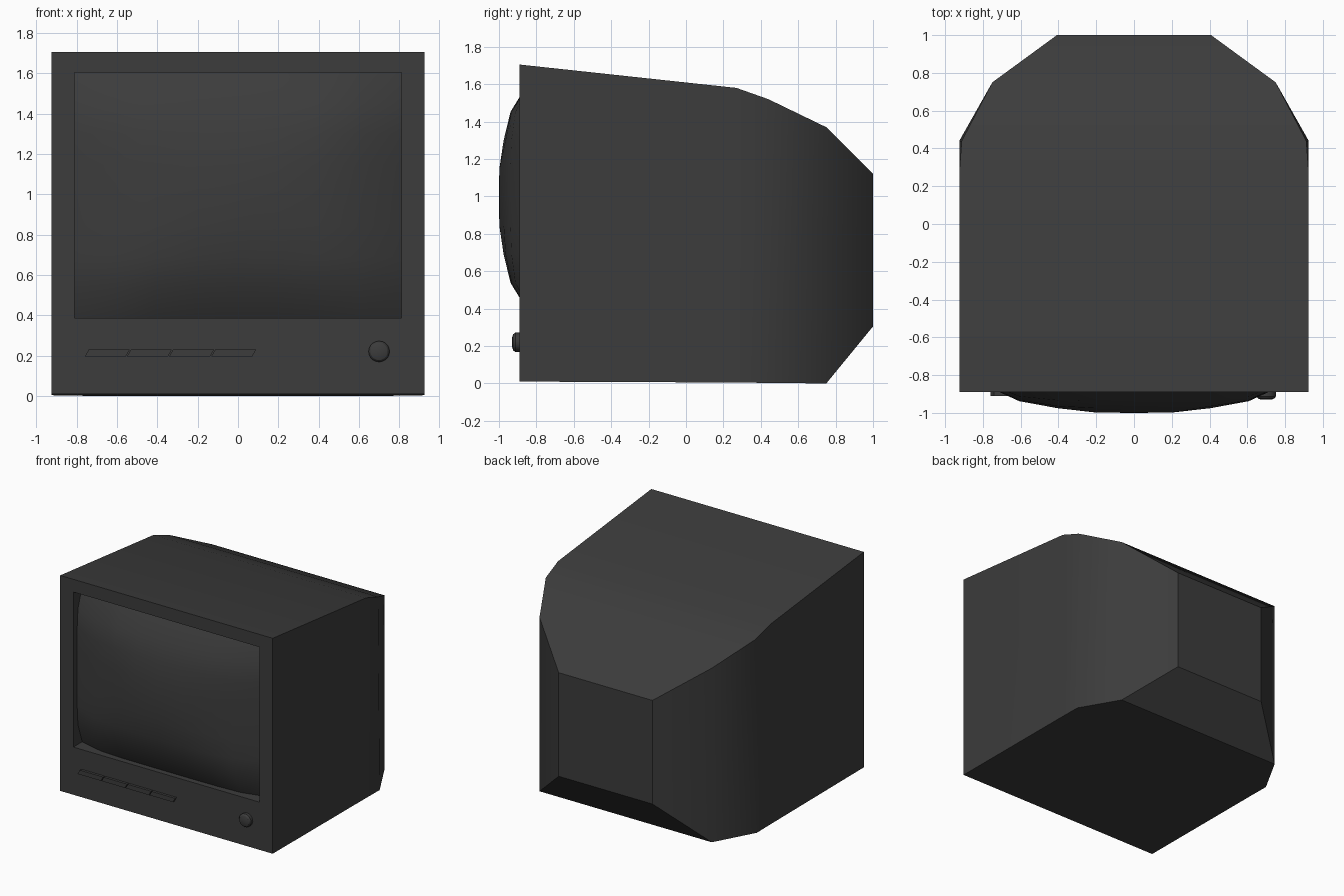
import bpy, bmesh, math

if "Cube" in bpy.data.objects:
    bpy.data.objects.remove(bpy.data.objects["Cube"])

dark = bpy.data.materials.new("dark_plastic")
dark.diffuse_color = (0.045, 0.045, 0.045, 1)
dark.use_nodes = True
dark.node_tree.nodes["Principled BSDF"].inputs["Base Color"].default_value = dark.diffuse_color
FRONT = -0.89
SX, Z0, Z1 = 0.81, 0.385, 1.605      # screen opening


def finish(name, bm, recalc=True):
    if recalc:
        bmesh.ops.recalc_face_normals(bm, faces=bm.faces[:])
    me = bpy.data.meshes.new(name)
    bm.to_mesh(me)
    bm.free()
    ob = bpy.data.objects.new(name, me)
    bpy.context.collection.objects.link(ob)
    me.materials.append(dark)
    bpy.ops.object.select_all(action='DESELECT')
    bpy.context.view_layer.objects.active = ob
    ob.select_set(True)
    bpy.ops.object.shade_smooth_by_angle(angle=math.radians(30))
    return ob


def bridge(bm, a, b):
    for i in range(len(a)):
        j = (i + 1) % len(a)
        bm.faces.new((a[i], a[j], b[j], b[i]))


# Cabinet: rectangular sections lofted from front to back
# y, bottom half width, top half width, bottom z, top z
stations = [(FRONT, 0.925, 0.925, 0.01, 1.705),
            (0.27, 0.925, 0.925, 0.005, 1.58),
            (0.44, 0.925, 0.912, 0.003, 1.52),
            (0.75, 0.75, 0.75, 0.0, 1.37),
            (1.0, 0.408, 0.408, 0.305, 1.12)]
bm = bmesh.new()
rings = [[bm.verts.new(p) for p in ((-wb, y, zb), (wb, y, zb), (wt, y, zt), (-wt, y, zt))]
         for y, wb, wt, zb, zt in stations]
for a, b in zip(rings, rings[1:]):
    bridge(bm, a, b)
bm.faces.new(rings[-1])
# flat bezel around the screen opening
opening = [bm.verts.new((x, FRONT, z)) for x, z in ((-SX, Z0), (SX, Z0), (SX, Z1), (-SX, Z1))]
bridge(bm, rings[0], opening)
finish("cabinet", bm)

# Bulging screen with the recess walls joining it to the bezel
falloff = [0.0, 0.002, 0.025, 0.062, 0.155]
bm = bmesh.new()
N = 8
grid = [[bm.verts.new((SX * (i - 4) / 4,
                       -1.0 + math.hypot(falloff[abs(i - 4)], falloff[abs(j - 4)]),
                       Z0 + (Z1 - Z0) * j / N))
         for j in range(N + 1)] for i in range(N + 1)]
for i in range(N):
    for j in range(N):
        bm.faces.new((grid[i][j], grid[i + 1][j], grid[i + 1][j + 1], grid[i][j + 1]))
rim = [e for e in bm.edges if e.is_boundary]
ext = bmesh.ops.extrude_edge_only(bm, edges=rim)
for v in ext["geom"]:
    if isinstance(v, bmesh.types.BMVert):
        v.co.y = FRONT
bmesh.ops.recalc_face_normals(bm, faces=bm.faces[:])
bm.faces.ensure_lookup_table()
bm.normal_update()
if bm.faces[N * 4 + 4].normal.y > 0:
    bmesh.ops.reverse_faces(bm, faces=bm.faces[:])
finish("screen", bm, recalc=False)

# Row of slanted buttons
for k in range(4):
    x = -0.76 + 0.209 * k
    bm = bmesh.new()
    prof = ((x, 0.195), (x + 0.203, 0.195), (x + 0.223, 0.23), (x + 0.02, 0.23))
    front = [bm.verts.new((px, FRONT - 0.02, pz)) for px, pz in prof]
    back = [bm.verts.new((px, FRONT + 0.005, pz)) for px, pz in prof]
    bridge(bm, front, back)
    bm.faces.new(front)
    bm.faces.new(back)
    finish(f"button_{k + 1}", bm)

# Domed volume knob
bm = bmesh.new()
S = 20
loops = [[bm.verts.new((0.70 + r * math.cos(t * math.tau / S), y, 0.22 + r * math.sin(t * math.tau / S)))
          for t in range(S)]
         for r, y in ((0.052, FRONT + 0.005), (0.052, -0.912), (0.043, -0.924), (0.026, -0.93))]
for a, b in zip(loops, loops[1:]):
    bridge(bm, a, b)
bm.faces.new(loops[0])
bm.faces.new(loops[-1])
finish("volume_knob", bm)
